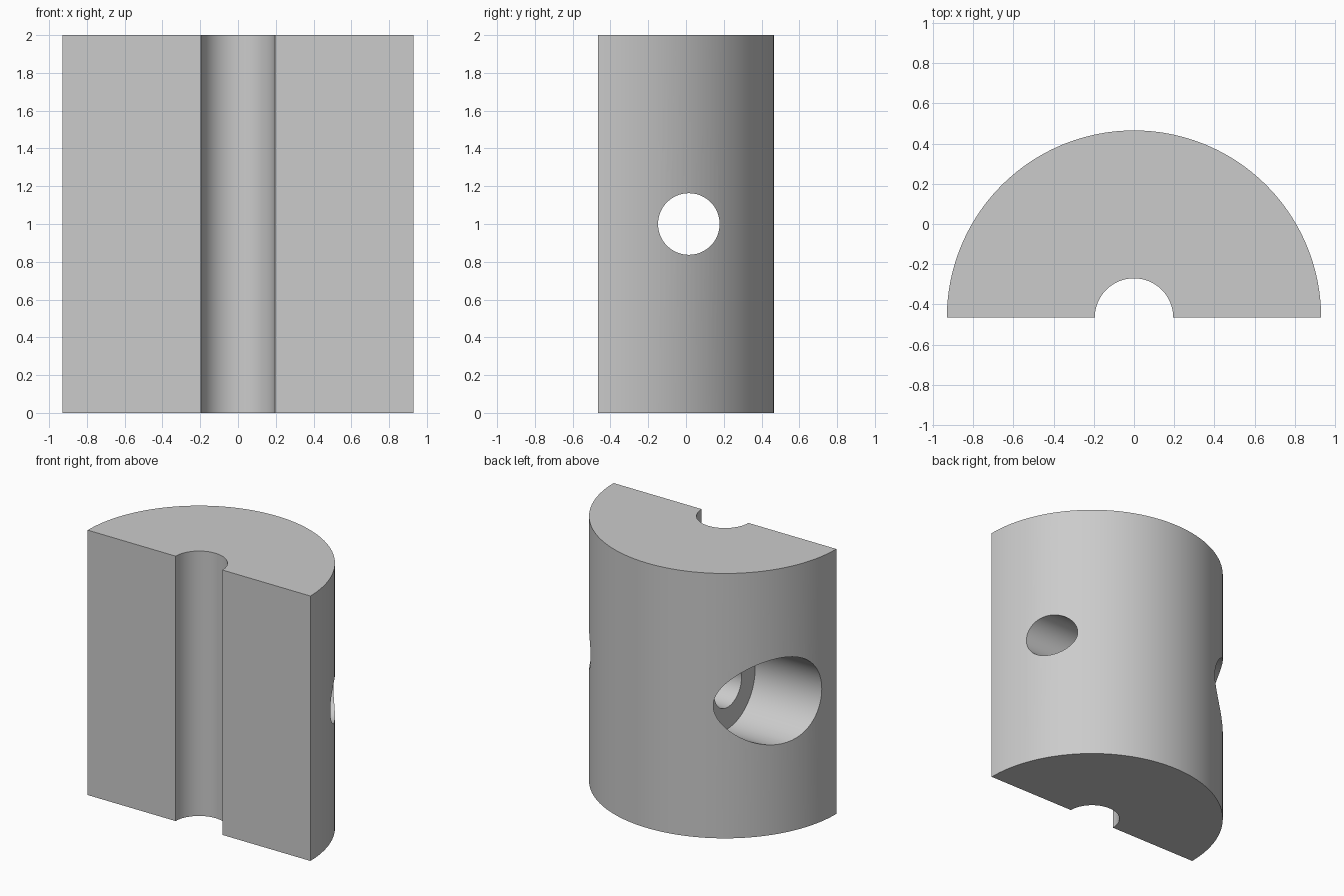
import bpy, bmesh, math
from mathutils import Matrix

cube = bpy.data.objects.get("Cube")
if cube:
    bpy.data.objects.remove(cube, do_unlink=True)

OUTER, GROOVE = 0.93, 0.195      # block and groove radii
FLAT_Y = -0.465                  # plane of the flat front face
HOLE_Y, HOLE_Z = 0.015, 1.0      # axis of the cross hole
HOLE, BORE = 0.163, 0.325        # hole and counterbore radii
FLOOR_X = -0.36                  # floor of the counterbore
HEIGHT = 2.0

grey = bpy.data.materials.new("light_grey")
grey.use_nodes = True
colour = (0.6, 0.6, 0.6, 1)
grey.diffuse_color = colour
grey.node_tree.nodes["Principled BSDF"].inputs["Base Color"].default_value = colour


def add_object(name, bm):
    bmesh.ops.recalc_face_normals(bm, faces=bm.faces)
    mesh = bpy.data.meshes.new(name)
    bm.to_mesh(mesh)
    bm.free()
    mesh.materials.append(grey)
    obj = bpy.data.objects.new(name, mesh)
    bpy.context.collection.objects.link(obj)
    return obj


def half_arc(radius, steps):
    return [(radius * math.cos(math.pi * i / steps),
             FLAT_Y + radius * math.sin(math.pi * i / steps), 0)
            for i in range(steps + 1)]


def cross_cutter(name, radius, x0, x1):
    bm = bmesh.new()
    place = Matrix.Translation(((x0 + x1) / 2, HOLE_Y, HOLE_Z)) @ Matrix.Rotation(math.pi / 2, 4, "Y")
    bmesh.ops.create_cone(bm, cap_ends=True, segments=96, radius1=radius,
                          radius2=radius, depth=x1 - x0, matrix=place)
    obj = add_object(name, bm)
    obj.hide_render = True
    return obj


# Half-round block with the groove in its flat front
bm = bmesh.new()
outline = half_arc(OUTER, 96) + half_arc(GROOVE, 48)[::-1]
base = bm.faces.new([bm.verts.new(p) for p in outline])
top = bmesh.ops.extrude_face_region(bm, geom=[base])["geom"]
bmesh.ops.translate(bm, vec=(0, 0, HEIGHT),
                    verts=[v for v in top if isinstance(v, bmesh.types.BMVert)])
block = add_object("half_round_block", bm)
bpy.context.view_layer.objects.active = block

# Cross hole right through, with a wide counterbore on one side
cutters = [cross_cutter("hole_cutter", HOLE, -1.2, 1.2),
           cross_cutter("counterbore_cutter", BORE, -1.2, FLOOR_X)]
for cutter in cutters:
    mod = block.modifiers.new(cutter.name, "BOOLEAN")
    mod.operation = "DIFFERENCE"
    mod.solver = "EXACT"
    mod.object = cutter
    bpy.ops.object.modifier_apply(modifier=mod.name)
    bpy.data.objects.remove(cutter, do_unlink=True)

# Smooth the curved walls and keep the rims crisp
bpy.ops.object.select_all(action="DESELECT")
block.select_set(True)
bpy.ops.object.shade_smooth_by_angle(angle=math.radians(25))
